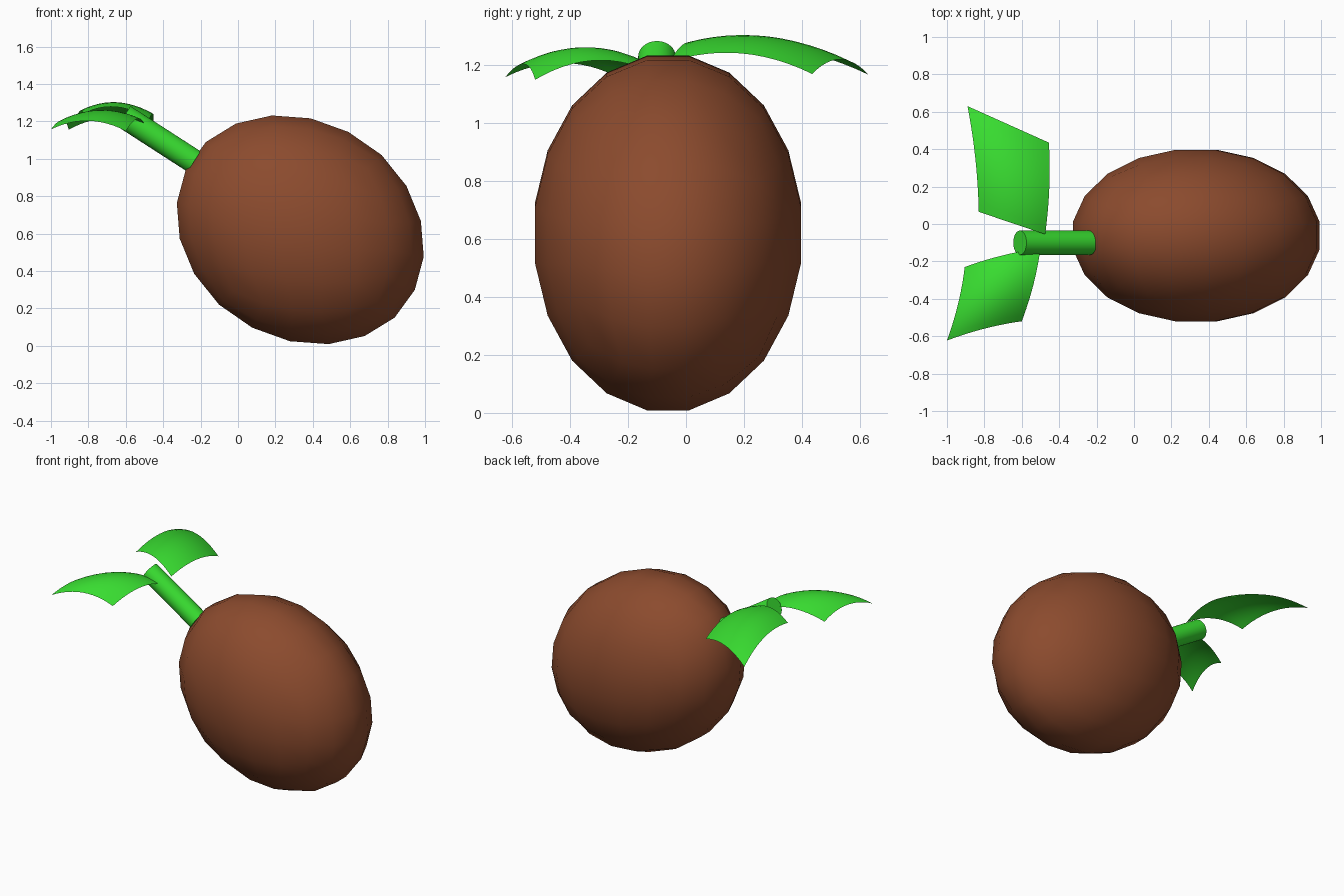
import bpy, bmesh, math
from mathutils import Vector, Matrix

if "Cube" in bpy.data.objects:
    bpy.data.objects.remove(bpy.data.objects["Cube"])


def material(name, rgb):
    m = bpy.data.materials.new(name)
    m.diffuse_color = (*rgb, 1)
    m.use_nodes = True
    m.node_tree.nodes["Principled BSDF"].inputs["Base Color"].default_value = m.diffuse_color
    return m


def add_object(name, bm, mat):
    me = bpy.data.meshes.new(name)
    bmesh.ops.recalc_face_normals(bm, faces=bm.faces)
    bm.to_mesh(me)
    bm.free()
    me.materials.append(mat)
    ob = bpy.data.objects.new(name, me)
    bpy.context.collection.objects.link(ob)
    bpy.ops.object.select_all(action='DESELECT')
    ob.select_set(True)
    bpy.context.view_layer.objects.active = ob
    bpy.ops.object.shade_smooth_by_angle(angle=math.radians(40))
    return ob


brown = material("brown_husk", (0.26, 0.07, 0.027))
green = material("leaf_green", (0.04, 0.72, 0.03))

# Husk: coarse quad sphere stretched into a tilted ellipsoid
bm = bmesh.new()
bmesh.ops.create_cube(bm, size=2)
bmesh.ops.subdivide_edges(bm, edges=bm.edges[:], cuts=4, use_grid_fill=True)
for v in bm.verts:
    v.co = Vector([math.tan(c * math.pi / 4) for c in v.co]).normalized()
tilt = Matrix.Rotation(math.radians(31.6), 4, 'Y')
stretch = Matrix.Diagonal((0.699, 0.47, 0.588, 1))
bm.transform(Matrix.Translation((0.333, -0.062, 0.62)) @ tilt @ stretch @ tilt.inverted())
add_object("husk", bm, brown)

# Stem: plain cylinder leaning out of the upper end
base, tip = Vector((-0.235, -0.1, 0.985)), Vector((-0.61, -0.1, 1.227))
axis = tip - base
bm = bmesh.new()
bmesh.ops.create_cone(bm, cap_ends=True, segments=32, radius1=0.065, radius2=0.065,
                      depth=axis.length)
bm.transform(Matrix.Translation((base + tip) / 2)
             @ axis.to_track_quat('Z', 'Y').to_matrix().to_4x4())
add_object("stem", bm, green)


# Leaves: four corners blended into a sheet, bulged along and across
def leaf(name, root_in, end_in, root_out, end_out, bow_long, bow_cross, n=12):
    a, b, c, d = map(Vector, (root_in, end_in, root_out, end_out))
    bl, bc = Vector(bow_long), Vector(bow_cross)
    bm = bmesh.new()
    rows = []
    for i in range(n + 1):
        u = i / n
        row = []
        for j in range(n + 1):
            v = j / n
            p = a.lerp(b, u).lerp(c.lerp(d, u), v)
            row.append(bm.verts.new(p + bl * 4 * u * (1 - u) + bc * 4 * v * (1 - v)))
        rows.append(row)
    for i in range(n):
        for j in range(n):
            bm.faces.new((rows[i][j], rows[i + 1][j], rows[i + 1][j + 1], rows[i][j + 1]))
    add_object(name, bm, green)


leaf("back_leaf", (-0.475, -0.055, 1.21), (-0.455, 0.435, 1.168),
     (-0.83, 0.065, 1.24), (-0.89, 0.63, 1.165), (0.012, 0, 0.05), (0, 0, 0.052))
leaf("front_leaf", (-0.5, -0.13, 1.18), (-0.6, -0.52, 1.148),
     (-0.905, -0.23, 1.155), (-1.0, -0.623, 1.157), (0.012, 0, 0.05), (0, 0.012, 0.05))
